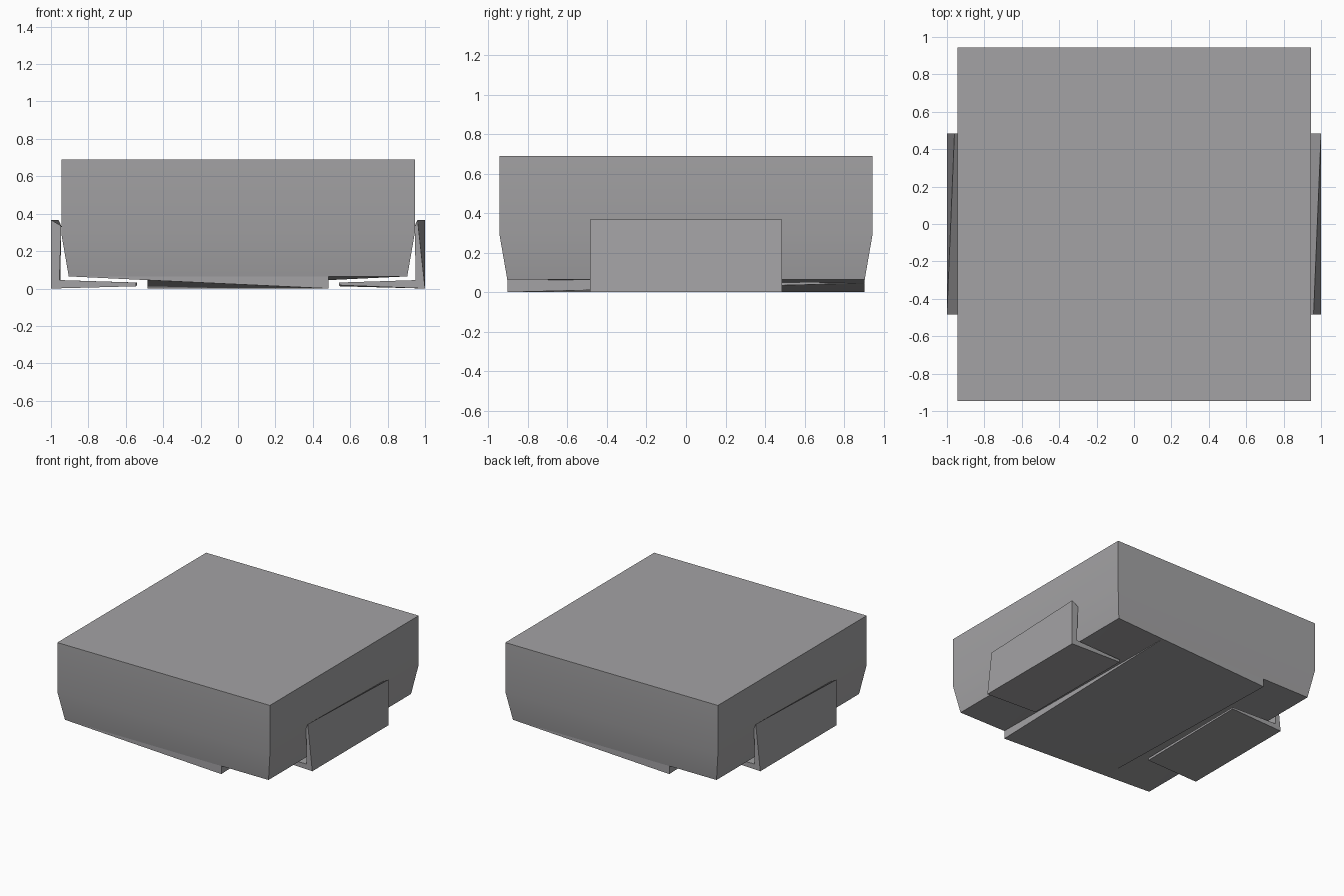
import bpy
import bmesh
import math

if "Cube" in bpy.data.objects:
    bpy.data.objects.remove(bpy.data.objects["Cube"], do_unlink=True)

grey = bpy.data.materials.new("medium grey")
grey.use_nodes = True
colour = (0.37, 0.365, 0.375, 1)
grey.diffuse_color = colour
grey.node_tree.nodes["Principled BSDF"].inputs["Base Color"].default_value = colour


def make(name, faces, angle):
    """Join polygons given by their corner points into one object."""
    bm = bmesh.new()
    for corners in faces:
        bm.faces.new([bm.verts.new(p) for p in corners])
    bmesh.ops.remove_doubles(bm, verts=bm.verts[:], dist=0.0005)
    bmesh.ops.recalc_face_normals(bm, faces=bm.faces[:])
    mesh = bpy.data.meshes.new(name)
    bm.to_mesh(mesh)
    bm.free()
    mesh.materials.append(grey)
    ob = bpy.data.objects.new(name, mesh)
    bpy.context.collection.objects.link(ob)
    bpy.ops.object.select_all(action="DESELECT")
    ob.select_set(True)
    bpy.context.view_layer.objects.active = ob
    bpy.ops.object.shade_smooth_by_angle(angle=math.radians(angle))
    return ob


def half_turn(faces):
    return [[(-x, -y, z) for x, y, z in f] for f in faces]


def loft(rings):
    """Close a stack of equal rings with side faces and two caps."""
    faces = [rings[0], rings[-1]]
    for a, b in zip(rings, rings[1:]):
        n = len(a)
        faces += [[a[i], a[(i + 1) % n], b[(i + 1) % n], b[i]] for i in range(n)]
    return faces


# Square body, tapered towards the bottom
TOP, FOOT, STEP, PAD = 0.945, 0.905, 0.065, 0.485


def square(r, z):
    return [(-r, -r, z), (r, -r, z), (r, r, z), (-r, r, z)]


make("body", loft([square(FOOT, STEP), square(TOP, 0.295), square(TOP, 0.69)]), 30)

# Base pad: its front and back edges slope up to opposite body corners
slope = 0.045
corner = (-FOOT, -FOOT, STEP)
low = (PAD, -FOOT, 0)
root = (PAD, -FOOT, STEP)
mid = (-PAD, -FOOT, slope)
far_corner = (FOOT, FOOT, STEP)
far_low = (-PAD, FOOT, 0)
far_mid = (PAD, FOOT, slope)
half = [
    [corner, mid, low, root],
    [root, low, far_mid],
    [root, far_mid, far_corner],
    [low, mid, far_low],
]
make("base_pad", half + half_turn(half), 20)

# L-shaped terminals, slightly twisted from one end to the other
near = [(1, 0), (0.96, 0.367), (0.945, 0.33), (0.95, 0.045), (0.54, 0.032), (0.54, 0.018)]
far = [(1, 0), (1, 0.367), (0.97, 0.367), (0.955, 0.045), (0.545, 0.032), (0.545, 0.012)]
far[2:3] = [(0.945, 0.335)]
ends = [[(x, y, z) for x, z in prof] for prof, y in ((near, -PAD), (far, PAD))]
terminal = loft(ends)
make("left_terminal", terminal, 15)
make("right_terminal", half_turn(terminal), 15)
